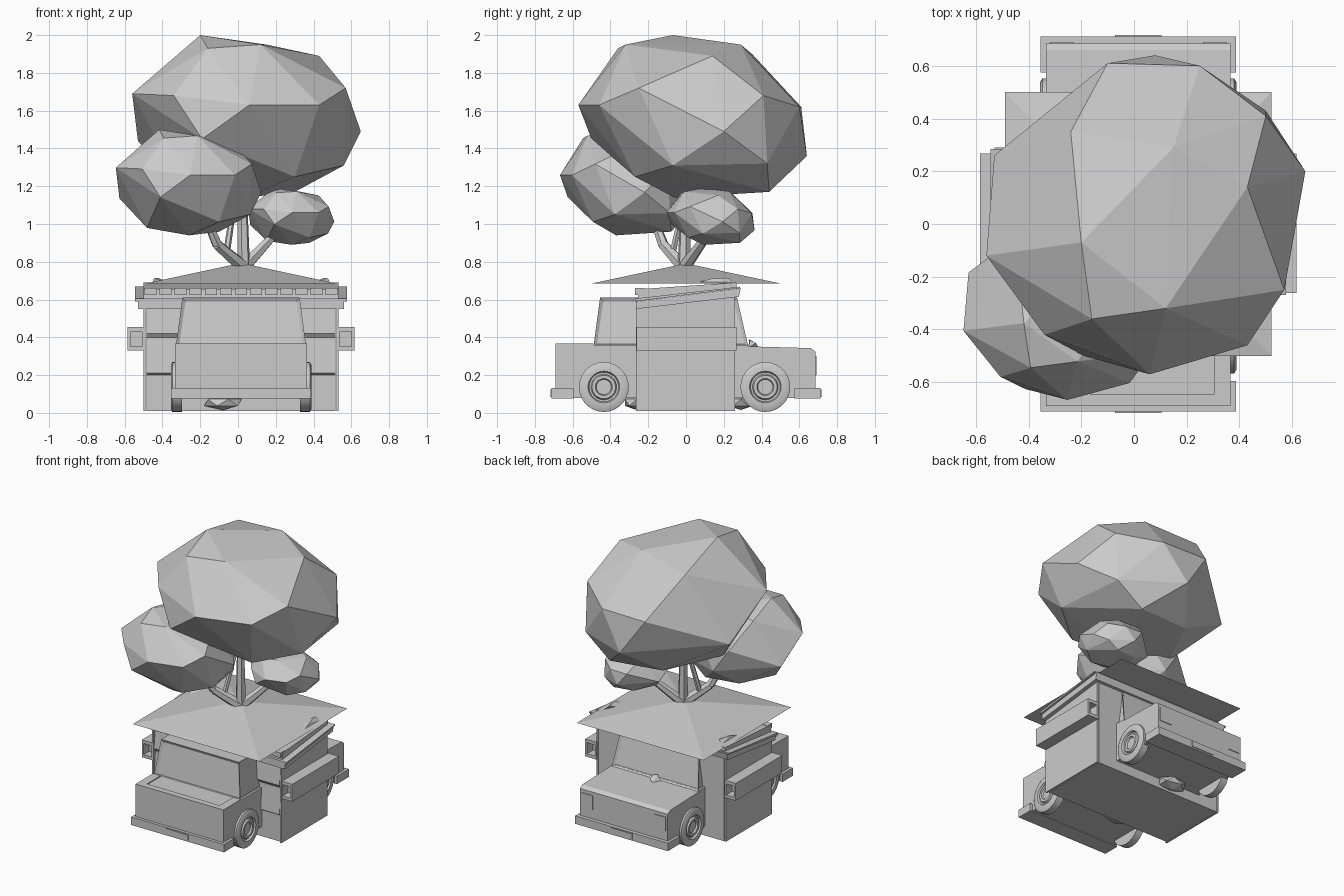
import bpy, bmesh, math
from mathutils import Vector

if "Cube" in bpy.data.objects:
    bpy.data.objects.remove(bpy.data.objects["Cube"])

CX = 0.016  # middle of the truck and hut
grey = bpy.data.materials.new("plain_grey")
grey.use_nodes = True
grey.diffuse_color = (0.6, 0.6, 0.6, 1)
bsdf = next(n for n in grey.node_tree.nodes if n.type == 'BSDF_PRINCIPLED')
bsdf.inputs["Base Color"].default_value = grey.diffuse_color


def finish(name, bm):
    bmesh.ops.recalc_face_normals(bm, faces=bm.faces)
    mesh = bpy.data.meshes.new(name)
    bm.to_mesh(mesh)
    bm.free()
    mesh.materials.append(grey)
    obj = bpy.data.objects.new(name, mesh)
    bpy.context.collection.objects.link(obj)
    return obj


def add_box(bm, lo, hi):
    made = bmesh.ops.create_cube(bm, size=1)["verts"]
    for v in made:
        v.co = Vector([a + (b - a) * (c + 0.5) for a, b, c in zip(lo, hi, v.co)])
    return made


def box(name, lo, hi):
    bm = bmesh.new()
    add_box(bm, lo, hi)
    return finish(name, bm)


def extruded(name, profile, x0, x1):
    """Closed (y, z) profile pushed along x."""
    bm = bmesh.new()
    face = bm.faces.new([bm.verts.new((x0, y, z)) for y, z in profile])
    out = bmesh.ops.extrude_face_region(bm, geom=[face])["geom"]
    for v in out:
        if isinstance(v, bmesh.types.BMVert):
            v.co.x = x1
    return finish(name, bm)


def hull(name, points):
    bm = bmesh.new()
    for p in points:
        bm.verts.new(p)
    res = bmesh.ops.convex_hull(bm, input=bm.verts)
    loose = [g for g in res["geom_interior"] if isinstance(g, bmesh.types.BMVert)]
    bmesh.ops.delete(bm, geom=loose, context='VERTS')
    return finish(name, bm)


def limb(name, start, end, r0, r1):
    a, b = Vector(start), Vector(end)
    bm = bmesh.new()
    bmesh.ops.create_cone(bm, cap_ends=True, segments=6, radius1=r0, radius2=r1,
                          depth=(b - a).length)
    obj = finish(name, bm)
    obj.location = (a + b) / 2
    obj.rotation_euler = (b - a).to_track_quat('Z', 'Y').to_euler()
    return obj


# Tree crowns: one faceted clump, reused at three sizes
clump = [
    (-.20, -.07, 2.0), (.12, -.32, 1.95), (.15, .29, 1.95), (.43, .14, 1.89),
    (-.16, -.36, 1.93), (-.24, .35, 1.9), (.57, -.25, 1.72), (.5, .41, 1.68),
    (-.56, -.12, 1.69), (-.34, -.42, 1.68), (.06, -.57, 1.63), (.43, -.46, 1.63),
    (-.1, .61, 1.62), (.25, .6, 1.62), (.65, .2, 1.49), (-.53, .26, 1.44),
    (.08, .64, 1.36), (-.19, -.5, 1.45), (.56, -.07, 1.31), (.5, .43, 1.32),
    (.3, -.27, 1.25), (.3, .44, 1.17), (-.1, .4, 1.19), (-.3, 0, 1.2), (.05, -.06, 1.14)]
mid, size = Vector((.04, .035, 1.57)), Vector((.605, .61, .43))
for name, centre, radii in [("large_crown", mid, size),
                            ("middle_crown", (-.265, -.315, 1.22), (.385, .355, .28)),
                            ("small_crown", (.28, .13, 1.04), (.228, .235, .15))]:
    hull(name, [[c + r * (p - m) / s for c, r, p, m, s in zip(centre, radii, q, mid, size)]
                for q in clump])

# Trunk and branches
fork = (.03, -.01, .77)
limb("trunk", fork, (.02, 0, 1.3), .035, .022)
limb("front_branch_low", fork, (-.11, -.12, .89), .038, .028)
limb("front_branch_high", (-.11, -.12, .89), (-.19, -.19, 1.08), .028, .02)
limb("side_branch", fork, (.2, .12, .95), .036, .022)
limb("thin_branch", (-.06, -.07, .85), (.0, .02, 1.25), .018, .014)

# Pyramid roof
hull("pyramid_roof", [(CX + .505 * i, .5 * j, .685) for i in (-1, 1) for j in (-1, 1)]
     + [(CX + .04 * i, .03 * j, .785) for i in (-1, 1) for j in (-1, 1)])

# Hut body, with overlapping boards on the front and full-depth side panels
boards = [(-.25, .01), (-.25, .2), (-.265, .21), (-.25, .385), (-.25, .4), (-.265, .42),
          (-.25, .57), (.26, .62), (.26, .01)]
extruded("hut_walls", boards, CX - .5, CX + .5)
panel = [(-.265, .01), (-.265, .56), (.26, .62), (.26, .01)]
for side in (-1, 1):
    extruded("hut_side_panel", panel, CX + side * .505, CX + side * .517)

# Tilted eaves in two layers
extruded("lower_eave", [(-.265, .55), (.28, .615), (.29, .66), (-.265, .59)], CX - .545, CX + .545)
extruded("middle_eave", [(-.27, .59), (.285, .66), (.285, .668), (-.27, .605)], CX - .56, CX + .56)
extruded("upper_eave", [(-.255, .6), (.27, .66), (.265, .69), (-.25, .655)], CX - .515, CX + .515)

# Row of small blocks under the roof
bm = bmesh.new()
for i in range(13):
    x = CX + (i - 6) * .08
    add_box(bm, (x - .032, -.27, .625), (x + .032, -.22, .66))
finish("eave_blocks", bm)

# Roof corners that poke through the pyramid
for side in (-1, 1):
    x = CX + side * .44
    hull("roof_corner", [(x - side * .06, .1, .69), (x + side * .03, .06, .69),
                         (x + side * .03, .24, .69), (x, .23, .715), (x + side * .02, .14, .712)])

# Hollow rails along both sides of the hut
for side in (-1, 1):
    bm = bmesh.new()
    a, b = sorted((CX + side * .51, CX + side * .6))
    add_box(bm, (a, -.262, .33), (b, .268, .352))
    add_box(bm, (a, -.262, .432), (b, .268, .455))
    for x in (a, b - .014):
        add_box(bm, (x, -.262, .352), (x + .014, .268, .432))
    add_box(bm, (a, -.2, .352), (b, .2, .432))
    finish("side_rail", bm)


def inset_faces(bm, test, width, depth):
    bm.normal_update()
    picked = [f for f in bm.faces if test(f)]
    bmesh.ops.inset_individual(bm, faces=picked, thickness=width, depth=depth)


# Truck body with a bonnet at the back end
extruded("truck_body", [(-.69, .08), (-.69, .36), (.32, .36), (.33, .352), (.66, .343),
                        (.685, .325), (.685, .08)], CX - .35, CX + .35)

# Cab with sunken windows
bm = bmesh.new()
for v in add_box(bm, (CX - .345, -.49, .35), (CX + .345, .33, .61)):
    if v.co.z > .5:
        v.co.x = CX + (v.co.x - CX) * .9
        v.co.y = -.455 if v.co.y < 0 else .27
bmesh.ops.recalc_face_normals(bm, faces=bm.faces)
inset_faces(bm, lambda f: abs(f.normal.z) < .5, .025, -.012)
finish("cab", bm)

# Raised rim round the front deck
bm = bmesh.new()
for side in (-1, 1):
    x = CX + side * .32
    add_box(bm, (x - .03, -.69, .355), (x + .03, -.49, .367))
add_box(bm, (CX - .35, -.69, .355), (CX + .35, -.645, .367))
finish("deck_rim", bm)

# Bumpers, plates and lamp trims at both ends
for end, inner in ((-1, .595), (1, .575)):
    y0, y1 = sorted((end * inner, end * .712))
    box("bumper", (CX - .37, y0, .075), (CX + .37, y1, .132))
    y0, y1 = sorted((end * .71, end * .717))
    box("number_plate", (CX - .088, y0, .085), (CX + .088, y1, .125))
for side in (-1, 1):
    x = CX + side * .29
    box("lamp_plate", (x - .045, .68, .2), (x + .045, .69, .3))

# Ornament at the foot of the windscreen
hull("bonnet_ornament", [(-.04, .33, .345), (.05, .33, .345), (0, .385, .345), (.03, .37, .37),
                         (-.01, .335, .39), (.02, .34, .385)])

# Wheels: stepped lathe profile of (radius, outward offset)
rim = [(0, -.06), (.132, -.06), (.132, -.008), (.118, 0), (.084, 0), (.078, -.014),
       (.068, -.014), (.062, 0), (.045, 0), (.04, -.012), (0, -.012)]
for side in (-1, 1):
    for y in (-.435, .42):
        bm = bmesh.new()
        x = CX + side * .372
        verts = [bm.verts.new((x + side * o, y, .137 + r)) for r, o in rim]
        edges = [bm.edges.new(pair) for pair in zip(verts, verts[1:])]
        bmesh.ops.spin(bm, geom=verts + edges, cent=(x, y, .137), axis=(1, 0, 0),
                       angle=math.tau, steps=28)
        bmesh.ops.remove_doubles(bm, verts=bm.verts, dist=.0005)
        wheel = finish("wheel", bm)
        bpy.ops.object.select_all(action='DESELECT')
        wheel.select_set(True)
        bpy.context.view_layer.objects.active = wheel
        bpy.ops.object.shade_smooth_by_angle(angle=math.radians(30))

# Stones under the truck
for y in (-.26, .29):
    bm = bmesh.new()
    bmesh.ops.create_icosphere(bm, subdivisions=1, radius=1)
    stone = finish("stone", bm)
    stone.scale = (.11, .075, .04)
    stone.location = (-.08, y, .055)
